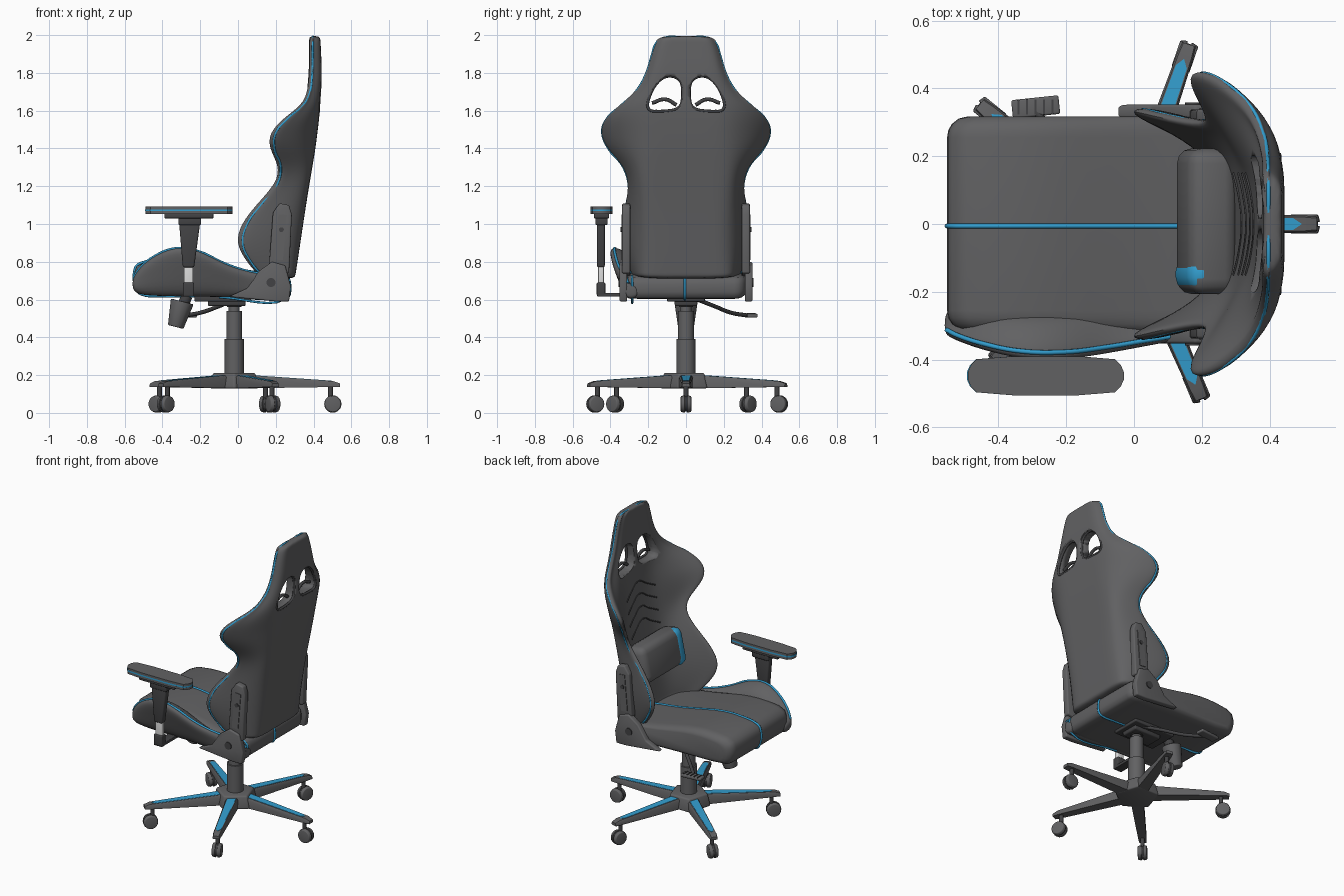
import bpy, bmesh, math
from math import sin, cos, radians
from mathutils import Vector, Matrix

cube = bpy.data.objects.get("Cube")
if cube:
    bpy.data.objects.remove(cube)


def material(name, rgb):
    m = bpy.data.materials.new(name)
    m.use_nodes = True
    m.diffuse_color = (*rgb, 1)
    m.node_tree.nodes["Principled BSDF"].inputs["Base Color"].default_value = (*rgb, 1)
    return m


GREY = material("charcoal", (0.12, 0.12, 0.124))
DARK = material("dark_plastic", (0.055, 0.055, 0.058))
BLUE = material("blue_trim", (0.033, 0.34, 0.62))
METAL = material("light_metal", (0.7, 0.7, 0.7))


def finish(name, bm, mat, bevel=0, subsurf=0, angle=40):
    """Turn a bmesh into a shaded object with its modifiers applied."""
    bmesh.ops.recalc_face_normals(bm, faces=bm.faces)
    me = bpy.data.meshes.new(name)
    bm.to_mesh(me)
    bm.free()
    me.materials.append(mat)
    ob = bpy.data.objects.new(name, me)
    bpy.context.collection.objects.link(ob)
    bpy.ops.object.select_all(action='DESELECT')
    ob.select_set(True)
    bpy.context.view_layer.objects.active = ob
    if bevel:
        b = ob.modifiers.new("bevel", 'BEVEL')
        b.width, b.segments, b.limit_method = bevel, 3, 'ANGLE'
        bpy.ops.object.modifier_apply(modifier="bevel")
    if subsurf:
        ob.modifiers.new("subsurf", 'SUBSURF').levels = subsurf
        bpy.ops.object.modifier_apply(modifier="subsurf")
    bpy.ops.object.shade_smooth_by_angle(angle=radians(angle))
    return ob


def loft(name, rings, mat, **kw):
    bm = bmesh.new()
    vs = [[bm.verts.new(p) for p in r] for r in rings]
    n = len(rings[0])
    for a, b in zip(vs, vs[1:]):
        for i in range(n):
            bm.faces.new((a[i], a[(i + 1) % n], b[(i + 1) % n], b[i]))
    bm.faces.new(vs[0])
    bm.faces.new(vs[-1])
    return finish(name, bm, mat, **kw)


def prism(name, profile, lo, hi, axis, mat, **kw):
    """Extrude a closed profile along x, y or z."""
    def put(p, d):
        q = list(p)
        q.insert("xyz".index(axis), d)
        return q
    return loft(name, [[put(p, d) for p in profile] for d in (lo, hi)], mat, **kw)


def box(name, centre, size, mat, bevel=0.006, turn=None):
    bm = bmesh.new()
    m = Matrix.Translation(centre) @ (turn or Matrix()) @ Matrix.Diagonal((*size, 1))
    bmesh.ops.create_cube(bm, size=1, matrix=m)
    return finish(name, bm, mat, bevel=bevel)


def rod(name, a, b, r1, r2, mat, sides=24, bevel=0):
    a, b = Vector(a), Vector(b)
    bm = bmesh.new()
    m = Matrix.Translation((a + b) / 2) @ (b - a).to_track_quat('Z', 'Y').to_matrix().to_4x4()
    bmesh.ops.create_cone(bm, cap_ends=True, segments=sides, radius1=r1, radius2=r2,
                          depth=(b - a).length, matrix=m)
    return finish(name, bm, mat, bevel=bevel)


def pipe(name, pts, r, mat, closed=False):
    cu = bpy.data.curves.new(name, 'CURVE')
    cu.dimensions, cu.bevel_depth, cu.bevel_resolution, cu.resolution_u = '3D', r, 2, 6
    s = cu.splines.new('BEZIER')
    s.bezier_points.add(len(pts) - 1)
    for bp, p in zip(s.bezier_points, pts):
        bp.co = p
        bp.handle_left_type = bp.handle_right_type = 'AUTO'
    s.use_cyclic_u, cu.use_fill_caps = closed, True
    cu.materials.append(mat)
    bpy.context.collection.objects.link(bpy.data.objects.new(name, cu))


def rounded(pts, times=2):
    """Cut the corners of a closed outline."""
    for _ in range(times):
        pts = [tuple(u * k + v * (1 - k) for u, v in zip(a, b))
               for a, b in zip(pts, pts[1:] + pts[:1]) for k in (0.75, 0.25)]
    return pts


# Backrest shell: height, rear x, wing front x, half width, half width of flat panel
ROWS = [(.708, .30, .12, .28, .23), (.735, .305, .09, .29, .23), (.80, .315, .03, .32, .23),
        (.90, .33, -.03, .35, .23), (1.0, .345, .0, .345, .23), (1.1, .36, .08, .325, .23),
        (1.22, .38, .195, .305, .23), (1.31, .395, .205, .335, .23), (1.40, .41, .15, .43, .23),
        (1.48, .42, .15, .465, .23), (1.56, .43, .225, .445, .23), (1.63, .435, .33, .355, .22),
        (1.70, .44, .36, .27, .19), (1.80, .445, .37, .215, .16), (1.90, .44, .372, .19, .14),
        (1.97, .437, .372, .165, .12), (1.996, .434, .374, .14, .10)]
rings = []
for z, xb, xf, w, c in ROWS:
    d, g = xb - xf, w - c
    t = min(.07, .85 * d)
    half = [(xb, c * .5), (xb, c), (xb - .3 * d, c + .55 * g), (xb - .65 * d, c + .85 * g),
            (xf + min(.03, d / 2), w), (xf, w - .02), (xf + .25 * d, w - .3 * g - .02),
            (xb - t - .15 * d, c - .02), (xb - t, c * .55)]
    ring = [(xb, 0)] + half + [(xb - t, 0)] + [(x, -y) for x, y in reversed(half)]
    rings.append([(x, y, z) for x, y in ring])
back = loft("backrest", rings, GREY, subsurf=2)

# Blue piping along the wing edges and over the head
n = len(rings[0])
left = [back.data.vertices[i * n + 5].co + Vector((0, -.004, -.003)) for i in range(len(ROWS))]
right = [Vector((p.x, -p.y, p.z)) for p in reversed(left)]
pipe("backrest_piping", left + [Vector((left[-1].x, 0, left[-1].z))] + right, .006, BLUE)

# Two openings below the head, each with a rim and a small strap
HOLE = [(.025, 1.77), (.11, 1.79), (.18, 1.72), (.215, 1.60), (.12, 1.595), (.03, 1.61), (.015, 1.68)]
for s in (1, -1):
    outline = rounded([(y * s, z) for y, z in HOLE])
    cut = prism("hole_cutter", outline, .1, .6, 'x', GREY)
    m = back.modifiers.new("hole", 'BOOLEAN')
    m.operation, m.object, m.solver = 'DIFFERENCE', cut, 'EXACT'
    bpy.context.view_layer.objects.active = back
    bpy.ops.object.modifier_apply(modifier="hole")
    bpy.data.objects.remove(cut)
    pipe("opening_rim", [(.427, y, z) for y, z in outline], .008, DARK, True)
    pipe("opening_strap", [(.40, s * y, z) for y, z in ((.05, 1.63), (.11, 1.66), (.18, 1.64))], .01, DARK)

# Chevron seams laid on the front of the backrest
bpy.context.view_layer.update()
for k in range(4):
    z = 1.27 + .08 * k
    seam = [back.ray_cast((.1, y, z - .5 * abs(y)), (1, 0, 0))[1] for y in (-.15, -.08, 0, .08, .15)]
    pipe("chevron_seam", seam, .004, DARK)

# Lumbar pillow with a blue patch at one end
tilt = Matrix.Rotation(radians(12), 4, 'Y')
box("lumbar_pillow", (.215, .008, 1.06), (.15, .43, .235), GREY, .045, tilt)
box("pillow_patch", (.198, -.148, 1.062), (.12, .10, .236), BLUE, .04, tilt)

# Seat cushion with rounded ends, a centre seam and a rear seam
SEAT = rounded([(-.54, .65), (-.555, .73), (-.53, .795), (-.38, .815), (-.25, .81), (-.1, .78), (.05, .75),
                (.25, .725), (.275, .70), (.275, .62), (.24, .60), (-.1, .615), (-.5, .62)], 1)
rings = []
for side in (-1, 1):
    steps = [radians(a) for a in (90, 65, 40, 20, 0)]
    for a in steps if side < 0 else reversed(steps):
        inset = .06 * (1 - cos(a))
        rings.append([(-.14 + (x + .14) * (1 - inset / .41), side * (.255 + .062 * sin(a)),
                       .70 + (z - .70) * (1 - inset / .17)) for x, z in SEAT])
loft("seat_cushion", rings, GREY, angle=50)
pipe("seat_centre_seam", [(x, -.006, z) for x, z in SEAT], .007, BLUE, True)
pipe("seat_rear_seam", [(.2, -.285, .725), (.262, -.285, .70), (.268, -.285, .65), (.25, -.285, .604),
                        (-.1, -.285, .612)], .006, BLUE)

# Raised side bolster: x, bottom, top, outer y
SIDE = [(-.56, .65, .72, -.325), (-.53, .625, .77, -.345), (-.46, .615, .835, -.375),
        (-.33, .61, .895, -.41), (-.2, .61, .87, -.41), (-.08, .61, .80, -.39),
        (.04, .605, .76, -.365), (.14, .60, .745, -.345), (.26, .60, .72, -.33), (.28, .61, .70, -.32)]
rings = [[(x, y, z) for y, z in ((-.25, b), (-.325, b), ((yo - .33) / 2, (b + t) / 2), (yo, t - .03),
                                 (yo + .02, t), (-.31, t - .03), (-.25, (b + 2 * t) / 3))]
         for x, b, t, yo in SIDE]
bolster = loft("side_bolster", rings, GREY, subsurf=2)
pipe("bolster_piping", [bolster.data.vertices[i * 7 + 4].co.copy() for i in range(len(SIDE))], .007, BLUE)

# Hinge brackets on both sides
HINGE = [(-.05, .615), (.05, .66), (.11, .75), (.18, .80), (.25, .78), (.28, .67), (.27, .59), (.2, .59)]
STRAP = [(.16, .72), (.185, 1.06), (.22, 1.11), (.27, 1.10), (.285, 1.05), (.27, .74)]
for s in (1, -1):
    prism("hinge_cover", HINGE, s * .312, s * .352, 'y', GREY, bevel=.008)
    prism("back_strap", STRAP, s * .295, s * .338, 'y', GREY, bevel=.008)
    rod("hinge_bolt", (.175, s * .34, .69), (.175, s * .358, .69), .024, .024, DARK)
    box("strap_slot", (.226, s * .338, .93), (.045, .008, .24), GREY, 0, Matrix.Rotation(radians(5), 4, 'Y'))
    rod("strap_bolt", (.23, s * .33, .97), (.23, s * .347, .97), .013, .013, DARK, 12)

# Armrest on one side
PAD = rounded([(x, y) for x, y in ((-.49, -.47), (-.49, -.425), (-.455, -.39), (-.065, -.39),
                                   (-.03, -.425), (-.03, -.47), (-.065, -.505), (-.455, -.505))], 1)
prism("armrest_pad_base", PAD, 1.053, 1.068, 'z', GREY)
prism("armrest_stripe", [(x * 1.005, y) for x, y in PAD], 1.068, 1.078, 'z', BLUE)
prism("armrest_pad_top", PAD, 1.078, 1.092, 'z', GREY)
box("armrest_head", (-.26, -.447, 1.042), (.26, .08, .025), DARK, .005)
box("armrest_neck", (-.255, -.447, 1.015), (.12, .065, .04), DARK)
prism("armrest_sleeve", [(-.312, 1.01), (-.2, 1.01), (-.232, .77), (-.292, .77)], -.472, -.43, 'y', DARK, bevel=.01)
box("armrest_tube", (-.262, -.45, .71), (.05, .03, .17), METAL)
box("armrest_foot", (-.262, -.45, .655), (.06, .045, .07), DARK)
box("armrest_bracket", (-.262, -.38, .625), (.06, .18, .02), DARK, .004)

# Mechanism, knob and lever under the seat
box("tilt_plate", (-.08, 0, .605), (.3, .2, .03), DARK)
box("tilt_housing", (-.06, 0, .59), (.2, .12, .05), DARK, .01)
rod("knob_neck", (-.27, 0, .62), (-.30, 0, .55), .03, .03, DARK)
rod("tension_knob", (-.295, 0, .59), (-.33, 0, .455), .062, .042, GREY, 12, .006)
pipe("lever", [(-.02, .06, .60), (-.1, .15, .565), (-.2, .24, .53), (-.29, .33, .515)], .011, DARK)
box("lever_paddle", (-.29, .345, .515), (.14, .055, .02), GREY, .006, Matrix.Rotation(radians(6), 4, 'Z'))
for k in range(5):
    box("paddle_rib", (-.34 + .025 * k, .345, .526), (.006, .045, .006), DARK, 0)

# Gas column
CX = -.02
for name, a, b, r in (("column_base", .18, .39, .051), ("column_sleeve", .38, .54, .042), ("column_piston", .53, .60, .029)):
    rod(name, (CX, 0, a), (CX, 0, b), r, r, GREY)
rod("column_collar", (CX, 0, .56), (CX, 0, .58), .038, .038, DARK)

# Five-star base with casters
rod("base_hub", (CX, 0, .13), (CX, 0, .212), .14, .12, GREY, 5, .01)
for angle in (0, 71, 141, 226, 293):
    a = radians(angle)
    spin = Matrix.Translation((CX, 0, 0)) @ Matrix.Rotation(a, 4, 'Z')

    def section(r, w, lo, hi):
        return [spin @ Vector(p) for p in ((r, -w, lo), (r, w, lo), (r, w, hi - .01),
                                           (r, w * .8, hi), (r, -w * .8, hi), (r, -w, hi - .01))]
    loft("base_arm", [section(.06, .038, .13, .20), section(.525, .025, .137, .168),
                      section(.56, .021, .137, .156)], GREY)
    # Painted strip following the slope of the arm
    top = [(r, w, .20 - (r - .06) * .0688) for r, w in
           ((.10, -.026), (.10, .026), (.49, .017), (.515, 0), (.49, -.017))]
    loft("arm_stripe", [[spin @ Vector((x, y, z + dz)) for x, y, z in top] for dz in (-.005, .002)], BLUE)
    # Caster: stem, hood and twin wheels
    stem = spin @ Vector((.51, 0, .10))
    out = Vector((cos(a), sin(a), 0))
    side = Vector((-out.y, out.x, 0))
    hub = stem + out * .012
    hub.z = .047
    rod("caster_stem", stem + Vector((0, 0, .045)), stem - Vector((0, 0, .03)), .013, .013, DARK, 12)
    rod("caster_hood", hub - side * .008, hub + side * .008, .04, .04, DARK, 16)
    for s in (1, -1):
        rod("caster_wheel", hub + side * s * .006, hub + side * s * .028, .047, .041, GREY, 20, .004)
